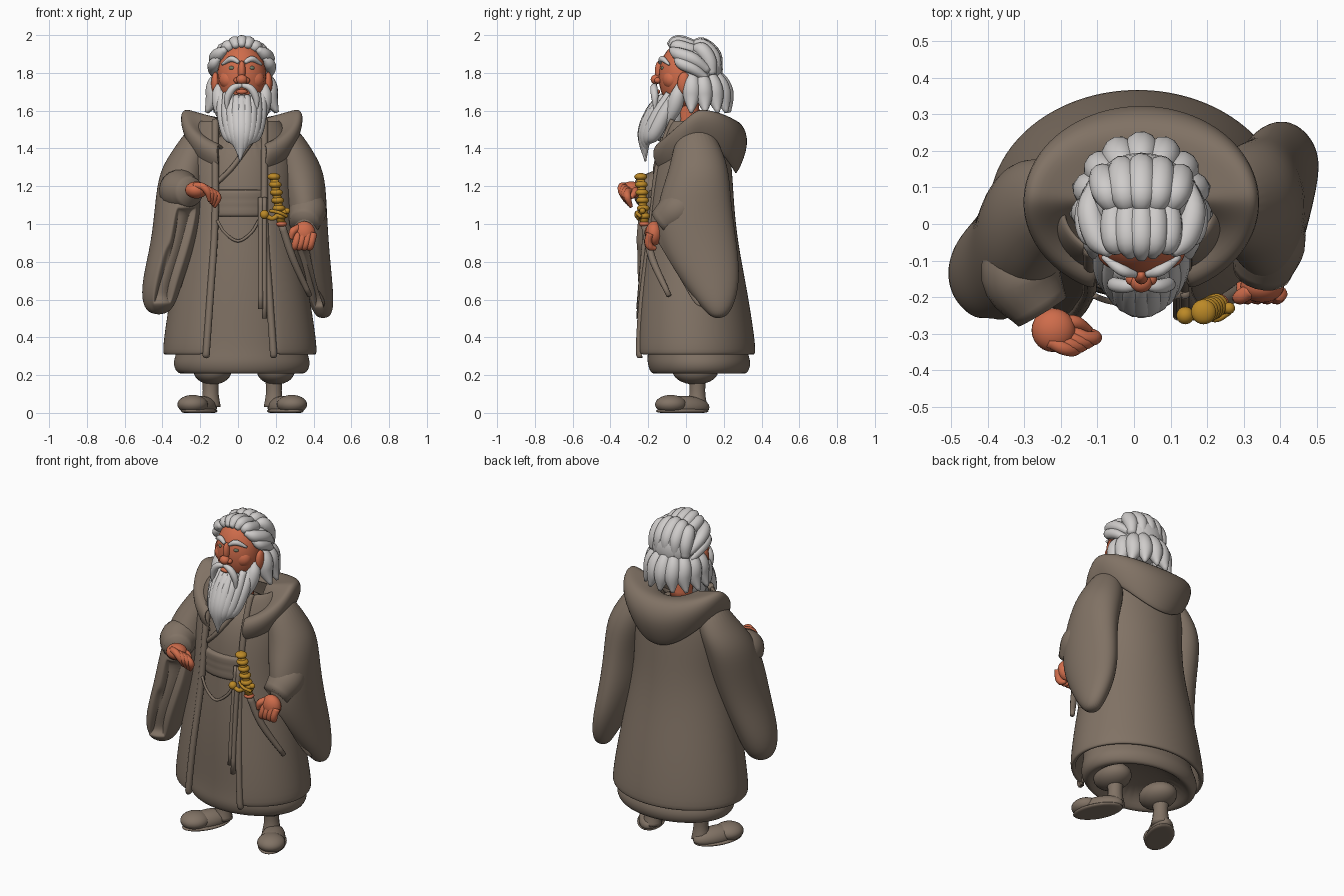
import bpy, bmesh
from math import sin, cos, pi, asin
from mathutils import Vector, Matrix

cube = bpy.data.objects.get("Cube")
if cube:
    bpy.data.objects.remove(cube, do_unlink=True)


def material(name, rgb):
    m = bpy.data.materials.new(name)
    m.use_nodes = True
    m.diffuse_color = (*rgb, 1)
    m.node_tree.nodes["Principled BSDF"].inputs["Base Color"].default_value = (*rgb, 1)
    return m


cloth = material("brown cloth", (.22, .17, .13))
skin = material("warm skin", (.62, .15, .07))
white = material("white hair", (.62, .6, .59))
gold = material("gold", (.5, .25, .02))
green = material("grey green eye", (.17, .2, .13))
middle = .02


def finish(name, bm, mat, sub=0, thick=0):
    """Turn a bmesh into a smooth object with optional thickness and subdivision."""
    mesh = bpy.data.meshes.new(name)
    bm.to_mesh(mesh)
    bm.free()
    mesh.materials.append(mat)
    mesh.shade_smooth()
    ob = bpy.data.objects.new(name, mesh)
    bpy.context.collection.objects.link(ob)
    if thick:
        solid = ob.modifiers.new("thickness", 'SOLIDIFY')
        solid.thickness = thick
        solid.offset = 0
    if sub:
        smooth = ob.modifiers.new("smooth", 'SUBSURF')
        smooth.levels = smooth.render_levels = sub
    return ob


def skin_rows(rows, closed=True):
    """Bridge rows of points into a surface; closed rows are capped."""
    bm = bmesh.new()
    grid = [[bm.verts.new(point) for point in row] for row in rows]
    count = len(grid[0])
    for lower, upper in zip(grid, grid[1:]):
        for i in range(count if closed else count - 1):
            j = (i + 1) % count
            bm.faces.new((lower[i], lower[j], upper[j], upper[i]))
    if closed:
        bm.faces.new(grid[0])
        bm.faces.new(grid[-1])
    bmesh.ops.recalc_face_normals(bm, faces=bm.faces[:])
    return bm


def ellipse(z, rx, cy, ry, cx=middle, start=0, count=28):
    """Ring of points at height z; a start angle leaves a gap at the front."""
    step = 2 * (pi - start) / (count - 1 if start else count)
    angles = [start + i * step for i in range(count)]
    return [(cx + rx * sin(a), cy - ry * cos(a), z) for a in angles]


def loft(name, rings, mat, sub=2, opening=None, low=0, high=0):
    """Stack of ellipses; faces turned to 'opening' are sunk to make a sleeve mouth."""
    bm = skin_rows([ellipse(*ring) for ring in rings])
    if opening:
        direction = Vector(opening).normalized()
        mouth = [f for f in bm.faces
                 if low < f.calc_center_median().z < high and f.normal.dot(direction) > .75]
        bmesh.ops.inset_region(bm, faces=mouth, thickness=.02, depth=0)
        bmesh.ops.inset_region(bm, faces=mouth, thickness=.01, depth=-.04)
    return finish(name, bm, mat, sub)


def tube(name, points, width, mat, start=1, tip=1, sides=12, steps=5):
    """Smooth round tube through the points; start and tip scale the end radii."""
    scales = [start] + [1] * (len(points) - 2) + [tip]
    p = [Vector((*point, width * scale)) for point, scale in zip(points, scales)]
    p = [p[0] * 2 - p[1]] + p + [p[-1] * 2 - p[-2]]
    path = []
    for a, b, c, d in zip(p, p[1:], p[2:], p[3:]):
        for k in range(steps):
            t = k / steps
            path.append((b * 2 + (c - a) * t + (a * 2 - b * 5 + c * 4 - d) * t ** 2
                         + (b * 3 - a - c * 3 + d) * t ** 3) / 2)
    path.append(p[-2])
    rows, normal = [], None
    for i, q in enumerate(path):
        along = (path[min(i + 1, len(path) - 1)] - path[max(i - 1, 0)]).to_3d().normalized()
        normal = along.orthogonal() if normal is None else normal - along * normal.dot(along)
        normal.normalize()
        side = along.cross(normal)
        rows.append([q.to_3d() + (normal * cos(a) + side * sin(a)) * q.w
                     for a in (2 * pi * k / sides for k in range(sides))])
    return finish(name, skin_rows(rows), mat)


def blob(name, centre, size, mat, yaw=0, floor=None):
    """Ellipsoid, optionally flattened where it would pass the floor."""
    bm = bmesh.new()
    bmesh.ops.create_uvsphere(bm, u_segments=24, v_segments=14, radius=1)
    bm.transform(Matrix.Translation(centre) @ Matrix.Rotation(yaw, 4, 'Z')
                 @ Matrix.Diagonal((*size, 1)))
    if floor is not None:
        for v in bm.verts:
            v.co.z = max(v.co.z, floor)
    return finish(name, bm, mat)


# Under robe with a puffed hem, hollow underneath
loft("under_robe", [(.3, .2, .07, .16), (.2, .3, .07, .23), (.21, .35, .07, .26), (.27, .37, .07, .28),
                    (.33, .34, .06, .26), (.6, .31, .02, .23), (.9, .25, 0, .2), (1.1, .22, 0, .18),
                    (1.3, .22, .01, .18), (1.5, .15, .03, .12)], cloth)

# Sash with folds, crossed lapel and hanging cords
folds = [(k, .002 * (-1) ** k) for k in range(9)]
loft("sash", [(1.03 + .02 * k, .23 + fold, 0, .2 + fold, .01) for k, fold in folds], cloth, 1)
tube("robe_lapel", [(-.11, -.15, 1.22), (-.03, -.16, 1.3), (.08, -.12, 1.45)], .014, cloth)
tube("belt_loop", [(x, -.22 + 2 * x * x, .91 + 9 * x * x) for x in (-.11, -.07, 0, .07, .11)], .008, cloth)
for x, bottom in ((.12, .55), (.14, .5)):
    tube("hanging_cord", [(x, -.19, 1.14), (x, -.22, .9), (x, -.25, bottom)], .014, cloth)

# Long coat, open at the front and widening to the hem
coat = [(.31, .39, .04, .31), (.33, .4, .04, .32), (.6, .36, .03, .29), (.9, .3, .02, .24),
        (1.1, .27, .02, .22), (1.3, .28, .03, .2), (1.45, .26, .04, .17), (1.55, .2, .04, .14)]
rows = []
for z, rx, cy, ry in coat:
    gap = .13 + .07 * max(0, 1 - z)
    rows.append(ellipse(z, rx, cy, ry, .01, asin(gap / rx)))
finish("coat", skin_rows(rows, False), cloth, 2, .03)
for i in (0, -1):
    tube("coat_front_edge", [row[i] for row in rows], .019, cloth)

# Lowered hood draped over the shoulders, hanging in a pouch behind
hood = [[], [], [], [], []]
for k in range(33):
    a = .42 + k * 2 * (pi - .42) / 32
    back, front = max(0, -cos(a)), max(0, cos(a))
    for row, rx, ry, z, sag in ((0, .12, .08, 1.55, .03), (1, .25, .17, 1.58, .03), (2, .31, .23, 1.61, .08),
                                (3, .32, .27, 1.55, .12), (4, .27, .2, 1.44, .18)):
        hood[row].append((middle + rx * sin(a), .06 - ry * cos(a), z - sag * back ** 2 - .2 * front))
finish("hood", skin_rows(hood, False), cloth, 2, .025)

# Wide hanging sleeves
loft("right_sleeve", [(1.53, .06, .05, .07, -.19), (1.4, .1, .05, .13, -.24), (1.28, .12, .01, .17, -.3),
                      (1.1, .13, -.06, .19, -.31), (.9, .12, -.1, .17, -.34), (.7, .11, -.13, .14, -.4),
                      (.57, .09, -.14, .1, -.42), (.52, .04, -.14, .04, -.42)],
     cloth, 2, (.25, -.95, 0), .6, 1.1)
loft("left_sleeve", [(1.53, .06, .05, .07, .24), (1.4, .11, .06, .13, .28), (1.28, .13, .07, .16, .33),
                     (1.1, .11, .04, .2, .36), (.9, .11, .06, .21, .37), (.7, .09, .13, .16, .41),
                     (.55, .06, .17, .08, .45), (.5, .03, .17, .03, .45)],
     cloth, 2, (-.3, -.9, -.3), .57, .95)
tube("right_cuff", [(-.3, 0, 1.22), (-.31, -.13, 1.18), (-.25, -.24, 1.17)], .11, cloth, .5, .7, 20)
tube("left_cuff", [(.37, .1, 1.15), (.37, -.03, 1.08), (.35, -.13, 1)], .1, cloth, .4, .8, 20)

# Hands
blob("right_palm", (-.22, -.29, 1.18), (.06, .06, .045), skin, -.5)
blob("left_palm", (.35, -.17, .95), (.06, .045, .065), skin)
for i in range(4):
    x, y, z = -.23 + i * .018, -.32 + i * .01, 1.2 - i * .01
    tube("right_finger", [(x, y, z), (x + .04, y - .02, z), (x + .07, y - .02, z - .03),
                          (x + .08 - i * .01, y, z - .08)], .019, skin, 1, .5)
    x = .4 - i * .027
    tube("left_finger", [(x, -.19, .95), (x - .01, -.2, .91), (x - .02, -.19, .88), (x - .03, -.16, .87)],
         .02, skin, 1, .5)
tube("right_thumb", [(-.2, -.27, 1.18), (-.16, -.27, 1.17), (-.12, -.29, 1.14)], .02, skin, 1, .5)
tube("left_thumb", [(.32, -.18, .98), (.29, -.2, .96), (.28, -.2, .92)], .02, skin, 1, .5)

# Sword: ringed gold hilt, guard and scabbard
bottom, top = Vector((.23, -.22, 1)), Vector((.19, -.24, 1.25))
tube("sword_grip", [bottom, top], .023, gold)
for k in range(1, 7):
    blob("hilt_ring", bottom.lerp(top, k / 6), (.034, .034, .02), gold)
tube("sword_guard", [(.14, -.25, 1.05), (.18, -.25, 1.03), (.22, -.24, 1.05), (.26, -.23, 1.07)], .013, gold)
tube("guard_ring", [(.17, -.23, 1.07), (.22, -.26, 1.06), (.26, -.24, 1.04)], .009, gold)
for end, size in (((.14, -.25, 1.05), .024), ((.26, -.23, 1.07), .016)):
    blob("guard_ball", end, [size] * 3, gold)
blob("scabbard_mouth", bottom, (.03, .03, .016), skin)
tube("scabbard", [bottom, (.29, -.18, .82), (.38, -.09, .62)], .02, cloth, 1, .7)

# Trousers, ankles and shoes turned outward
for s, leg in ((-1, -.145), (1, .19)):
    blob("trouser_cuff", (leg + .01, .05, .22), (.1, .12, .07), cloth)
    tube("ankle", [(leg, .06, z) for z in (.03, .12, .26)], .043, cloth, 1.3, 1.3)
    blob("shoe", (leg + s * .055, -.01, .03), (.07, .145, .06), cloth, s * .45, .01)
    blob("shoe_toe", (leg + s * .095, -.08, .045), (.08, .085, .05), cloth, s * .45, .01)
    blob("shoe_sole", (leg + s * .06, -.02, .01), (.08, .15, .02), cloth, s * .45, 0)

# Head and face
tube("neck", [(middle, .02, 1.48), (middle, 0, 1.68)], .065, skin)
blob("head", (middle, -.02, 1.78), (.13, .125, .18), skin)
blob("nose_bridge", (middle, -.14, 1.81), (.02, .025, .055), skin)
blob("nose_tip", (middle, -.16, 1.765), (.03, .027, .026), skin)
blob("mouth", (middle, -.155, 1.7), (.03, .018, .014), skin)
for s in (-1, 1):
    def mirrored(*points):
        return [(middle + s * x, y, z) for x, y, z in points]

    for name, (spot,), size, mat in (
            ("nostril", mirrored((.026, -.15, 1.76)), (.017, .018, .016), skin),
            ("cheek", mirrored((.06, -.075, 1.765)), (.06, .05, .055), skin),
            ("eye", mirrored((.05, -.116, 1.825)), (.019, .018, .013), green),
            ("ear", mirrored((.14, -.01, 1.745)), (.022, .035, .06), skin)):
        blob(name, spot, size, mat)
    for name, path, width, start, tip in (
            ("eyebrow", mirrored((.015, -.138, 1.855), (.055, -.125, 1.874), (.105, -.09, 1.845)), .016, .6, .4),
            ("moustache", mirrored((0, -.165, 1.735), (.045, -.17, 1.72), (.075, -.165, 1.67),
                                   (.08, -.165, 1.6)), .019, .6, .2),
            ("upper_temple_lock", mirrored((.085, -.08, 1.925), (.12, -.04, 1.9), (.14, .04, 1.87),
                                           (.12, .12, 1.81)), .035, .4, .6),
            ("lower_temple_lock", mirrored((.12, -.055, 1.88), (.145, -.025, 1.85), (.15, .04, 1.82),
                                           (.13, .11, 1.77)), .03, .4, .6),
            ("sideburn", mirrored((.12, -.035, 1.74), (.12, -.045, 1.68), (.105, -.07, 1.6),
                                  (.08, -.12, 1.5)), .04, .4, .2)):
        tube(name, path, width, white, start, tip)

# Beard of tapering locks
blob("beard_core", (middle, -.11, 1.56), (.09, .1, .13), white)
for i in range(-4, 5):
    u = i / 4
    bend = u * u
    tube("beard_lock", [(middle + .11 * u, -.14 + .09 * bend, 1.675 + .03 * bend),
                        (middle + .095 * u, -.185 + .07 * bend, 1.58),
                        (middle + .065 * u, -.22 + .045 * bend, 1.47),
                        (.01 + .03 * u, -.215, 1.33 + .1 * abs(u))], .038, white, .5, .1)

# Hair: cap, swept quiff, rounded crown and flared locks behind
blob("hair_cap", (middle, .065, 1.82), (.148, .13, .145), white)
for i in range(-2, 3):
    drop = i * i / 150
    tube("quiff_lock", [(middle + .03 * i, -.095 + drop, 1.945 - drop), (middle + .036 * i, -.05, 1.966 - drop),
                        (middle + .038 * i, .02, 1.95 - drop), (middle + .03 * i, .09, 1.92)],
         .034, white, .4, .5)
    tube("crown_lock", [(middle + .035 * i, .03, 1.945 - drop), (middle + .046 * i, .08, 1.95 - drop),
                        (middle + .052 * i, .15 - drop, 1.89 - drop), (middle + .055 * i, .165 - drop, 1.79)],
         .04, white, .4, .6)
for i in range(-4, 5):
    a = i * pi / 7.4
    tube("back_lock", [(middle + sin(a) * rx, .05 + cos(a) * ry, z) for rx, ry, z in
                       ((.1, .1, 1.81), (.14, .14, 1.74), (.15, .16, 1.67), (.19, .18, 1.59))],
         .045, white, .5, .2)
